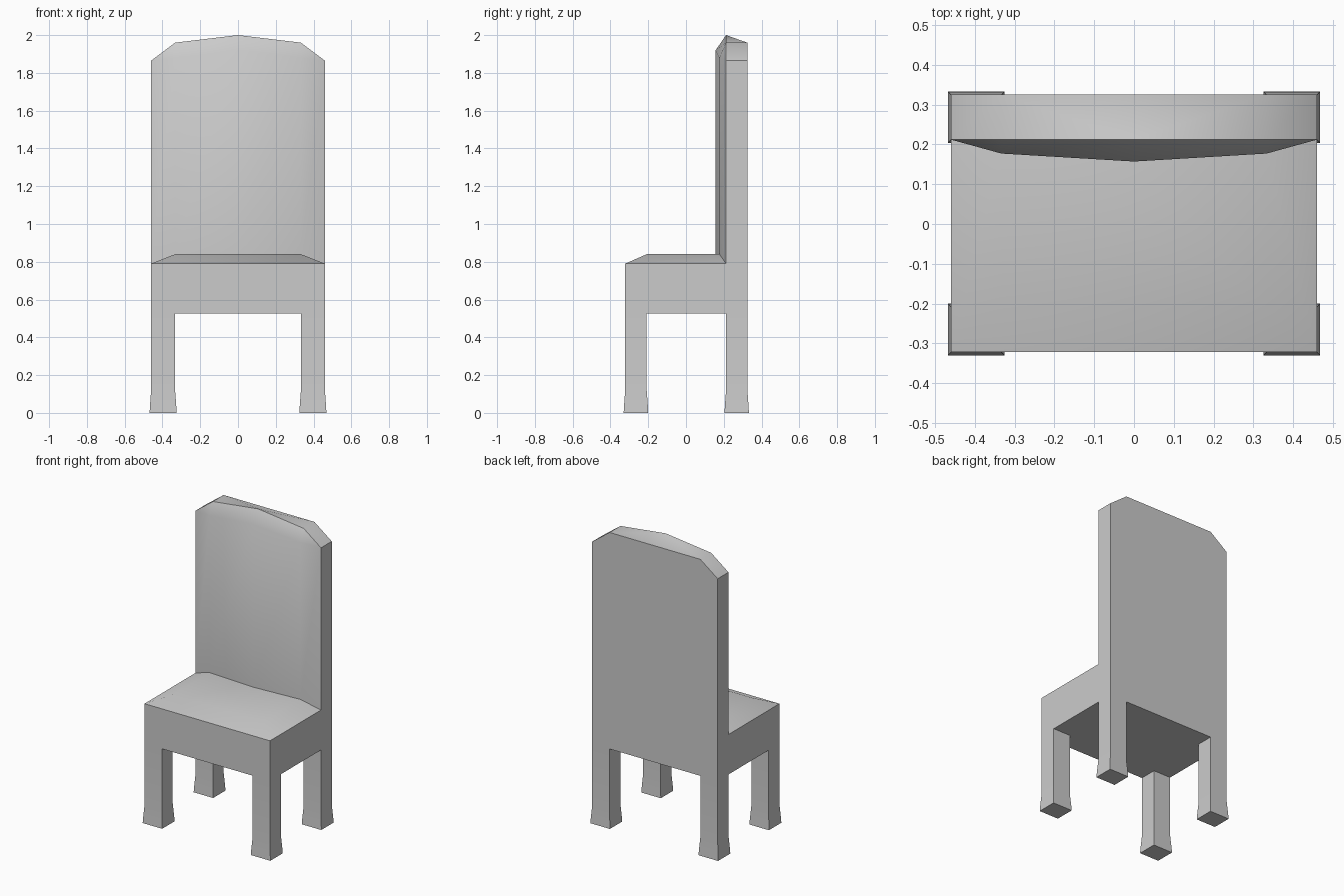
import bpy, bmesh, math

if "Cube" in bpy.data.objects:
    bpy.data.objects.remove(bpy.data.objects["Cube"])

W, IN = 0.46, 0.333           # half width, inner line of legs and cushion
YF, YLF = -0.322, -0.208      # front leg depth range
YM, YB = 0.212, 0.325         # backrest / rear leg depth range
ZS, ZT, ZC = 0.525, 0.79, 0.84  # seat underside, seat rim, cushion top
BOW = [(-W, YM), (-IN, 0.177), (0, 0.157), (IN, 0.177), (W, YM)]


def build(name, faces, angle=40):
    """Make one object from polygons given as point lists, welding shared points."""
    bm = bmesh.new()
    for pts in faces:
        bm.faces.new([bm.verts.new(p) for p in pts])
    bmesh.ops.remove_doubles(bm, verts=bm.verts, dist=0.0005)
    bmesh.ops.recalc_face_normals(bm, faces=bm.faces)
    me = bpy.data.meshes.new(name)
    bm.to_mesh(me)
    bm.free()
    ob = bpy.data.objects.new(name, me)
    bpy.context.collection.objects.link(ob)
    bpy.ops.object.select_all(action='DESELECT')
    ob.select_set(True)
    bpy.context.view_layer.objects.active = ob
    bpy.ops.object.shade_smooth_by_angle(angle=math.radians(angle))
    return ob


def strip(a, b):
    """Quads between two point rows of equal length."""
    return [[a[i], a[i + 1], b[i + 1], b[i]] for i in range(len(a) - 1)]


# Seat: apron and softly raised cushion, open where legs and backrest join
inner = [(x, y, ZC) for x, y in BOW[1:4]]
fl, fr = (-IN, YLF, ZC), (IN, YLF, ZC)
seat = [
    [(-W, YF, ZT), (W, YF, ZT), fr, fl],
    [(-W, YF, ZT), fl, inner[0], (-W, YM, ZT)],
    [(W, YF, ZT), fr, inner[2], (W, YM, ZT)],
    [fl, fr] + inner[::-1],
    [(-W, YF, ZS), (-IN, YF, ZS), (IN, YF, ZS), (W, YF, ZS), (W, YF, ZT), (-W, YF, ZT)],
    [(-IN, YF, ZS), (IN, YF, ZS), (IN, YLF, ZS), (W, YLF, ZS), (W, YM, ZS),
     (-W, YM, ZS), (-W, YLF, ZS), (-IN, YLF, ZS)],
]
for x in (-W, W):
    seat.append([(x, YF, ZS), (x, YLF, ZS), (x, YM, ZS), (x, YM, ZT), (x, YF, ZT)])
build("seat", seat)

# Backrest: padded front panel, arched crest, flat rear face
crest_z = [1.865, 1.96, 2.0, 1.96, 1.865]
pad_z = [1.865, 1.88, 1.92, 1.88, 1.865]
base_z = [ZT, ZC, ZC, ZC, ZT]
crest = [(p[0], YM, z) for p, z in zip(BOW, crest_z)]
pad = [(*p, z) for p, z in zip(BOW, pad_z)]
base = [(*p, z) for p, z in zip(BOW, base_z)]
rear = [(p[0], YB, z) for p, z in zip(BOW, crest_z)]
back = strip(base, pad)
back += [[pad[0], pad[1], crest[1]], [pad[4], pad[3], crest[3]]]
back += strip(pad[1:4], crest[1:4])
back += strip(crest[:2], rear[:2]) + strip(crest[3:], rear[3:])
back += [[crest[1], crest[2], rear[1]], [crest[3], crest[2], rear[3]],
         [rear[1], crest[2], rear[3]]]
back.append([(-W, YB, ZS), (-IN, YB, ZS), (IN, YB, ZS), (W, YB, ZS),
             rear[4], rear[3], rear[1], rear[0]])
back.append([(-IN, YM, ZS), (IN, YM, ZS), (IN, YB, ZS), (-IN, YB, ZS)])
for i, x in ((0, -W), (4, W)):
    back.append([(x, YM, ZS), (x, YB, ZS), rear[i], crest[i], base[i]])
build("backrest", back)


# Legs: square posts with a small flared foot
def leg(name, x0, x1, y0, y1):
    rings = []
    for z, f in ((0, 0.008), (0.03, 0.0065), (0.12, 0), (ZS, 0)):
        rings.append([(x0 - f, y0 - f, z), (x1 + f, y0 - f, z), (x1 + f, y1 + f, z),
                      (x0 - f, y1 + f, z), (x0 - f, y0 - f, z)])
    faces = [rings[0][:4]]
    for a, b in zip(rings, rings[1:]):
        faces += strip(a, b)
    build(name, faces)


for side, x0, x1 in (("left", -W, -IN), ("right", IN, W)):
    leg("front_leg_" + side, x0, x1, YF, YLF)
    leg("rear_leg_" + side, x0, x1, YM, YB)
